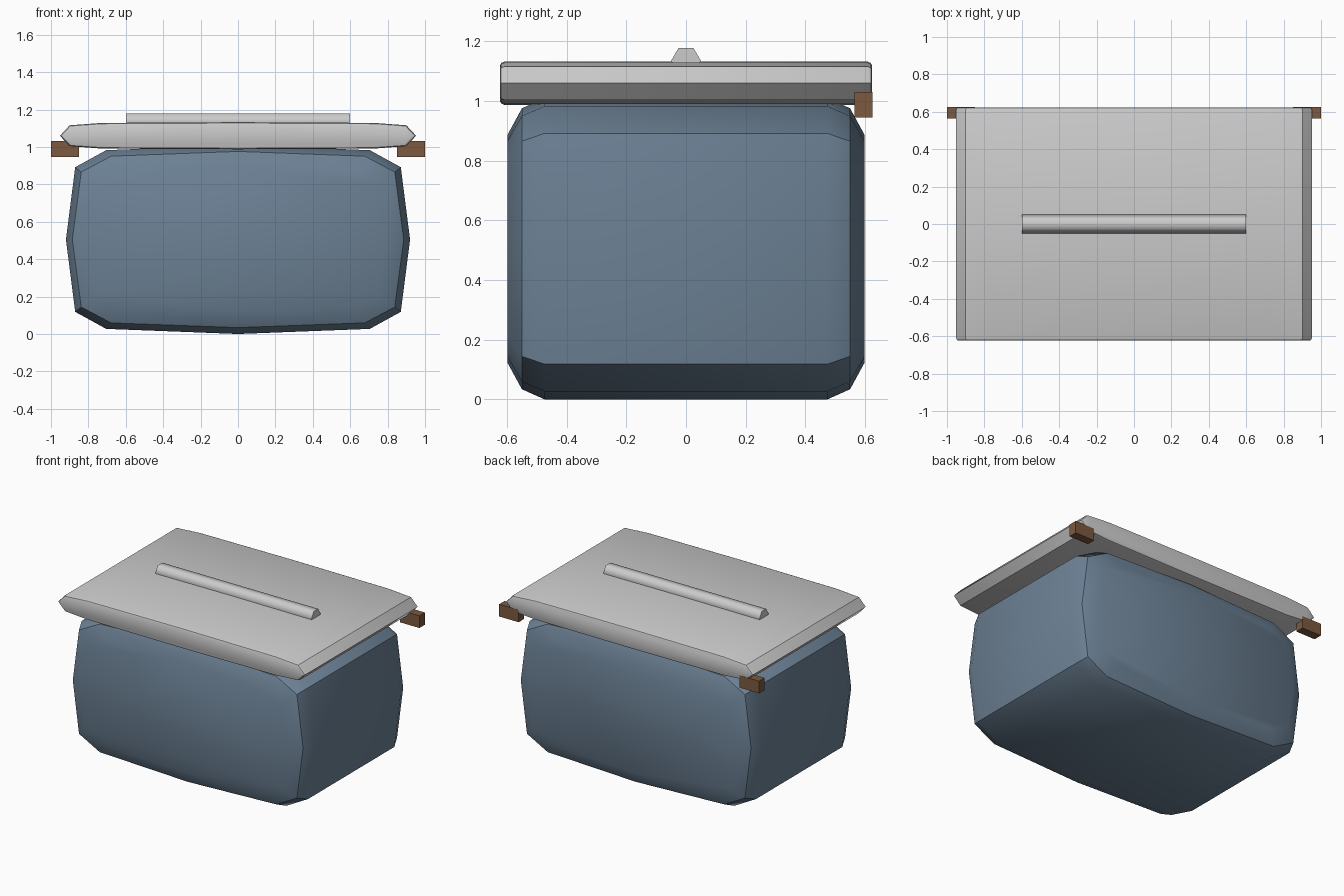
import bpy, bmesh, math

if "Cube" in bpy.data.objects:
    bpy.data.objects.remove(bpy.data.objects["Cube"])


def material(name, rgb):
    m = bpy.data.materials.new(name)
    m.diffuse_color = (*rgb, 1)
    m.use_nodes = True
    m.node_tree.nodes["Principled BSDF"].inputs["Base Color"].default_value = m.diffuse_color
    return m


def finish(name, bm, mat=None, angle=None):
    bmesh.ops.recalc_face_normals(bm, faces=bm.faces)
    mesh = bpy.data.meshes.new(name)
    bm.to_mesh(mesh)
    bm.free()
    ob = bpy.data.objects.new(name, mesh)
    bpy.context.collection.objects.link(ob)
    if mat:
        mesh.materials.append(mat)
    if angle:
        bpy.ops.object.select_all(action='DESELECT')
        ob.select_set(True)
        bpy.context.view_layer.objects.active = ob
        bpy.ops.object.shade_smooth_by_angle(angle=math.radians(angle))
    return ob


def squircle(w, h, zc, y, p=0.385, n=12):
    pts = []
    for i in range(n):
        c, s = math.cos(math.tau * i / n), math.sin(math.tau * i / n)
        c, s = round(c, 6), round(s, 6)
        pts.append((math.copysign(abs(c) ** p, c) * w, y,
                    zc + math.copysign(abs(s) ** p, s) * h))
    return pts


def rounded_block(name, w, h, zc, rims, mat=None):
    """Loft a squircle along y; rims = (y, inset) from the front end inwards."""
    bm = bmesh.new()
    stations = rims + [(-y, d) for y, d in reversed(rims)]
    rings = [[bm.verts.new(p) for p in squircle(w - d, h - d, zc, y)]
             for y, d in stations]
    for a, b in zip(rings, rings[1:]):
        for i in range(len(a)):
            j = (i + 1) % len(a)
            bm.faces.new((a[i], a[j], b[j], b[i]))
    bm.faces.new(rings[0])
    bm.faces.new(rings[-1])
    return finish(name, bm, mat, 30)


blue = material("blue_shell", (0.15, 0.22, 0.30))
brown = material("brown_hinge", (0.20, 0.10, 0.05))

# Body and lid
rounded_block("body", 0.92, 0.505, 0.505,
              [(-0.598, 0.122), (-0.55, 0.034), (-0.474, 0)], blue)
rounded_block("lid", 0.952, 0.0725, 1.06,
              [(-0.624, 0.015), (-0.62, 0.005), (-0.609, 0)])

# Hexagonal handle bar half sunk in the lid
bm = bmesh.new()
ring = [bm.verts.new((-0.6, 0.05 * math.cos(math.tau * i / 6),
                      1.135 + 0.05 * math.sin(math.tau * i / 6))) for i in range(6)]
face = bm.faces.new(ring)
ext = bmesh.ops.extrude_face_region(bm, geom=[face], use_keep_orig=True)
bmesh.ops.translate(bm, vec=(1.2, 0, 0),
                    verts=[g for g in ext["geom"] if isinstance(g, bmesh.types.BMVert)])
finish("lid_handle", bm, None, 65)

# Hinge blocks at the back corners
for side, x in (("left", -0.925), ("right", 0.925)):
    bm = bmesh.new()
    bmesh.ops.create_cube(bm, size=1)
    for v in bm.verts:
        v.co = (x + v.co.x * 0.15, 0.595 + v.co.y * 0.06, 0.988 + v.co.z * 0.085)
    finish(side + "_hinge", bm, brown)
